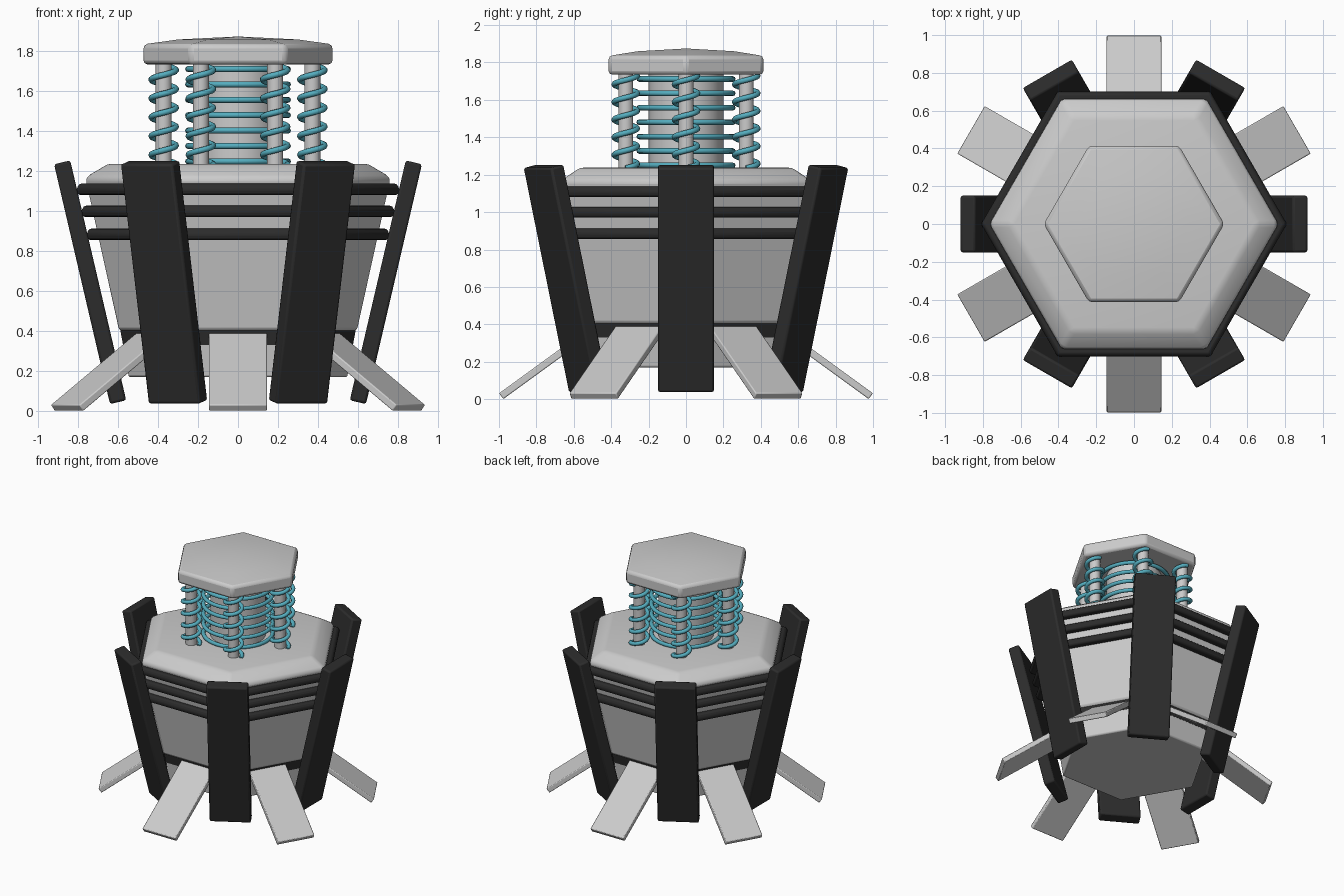
import bpy, bmesh
from math import cos, sin, pi, radians
from mathutils import Matrix, Vector

if "Cube" in bpy.data.objects:
    bpy.data.objects.remove(bpy.data.objects["Cube"])


def material(name, rgb):
    m = bpy.data.materials.new(name)
    m.diffuse_color = (*rgb, 1)
    m.use_nodes = True
    m.node_tree.nodes["Principled BSDF"].inputs["Base Color"].default_value = m.diffuse_color
    return m


BLACK = material("black", (0.025, 0.025, 0.025))
TEAL = material("teal", (0.09, 0.42, 0.52))


def finish(name, bm, mat=None, bevel=0.0, segments=2, angle=35):
    bmesh.ops.recalc_face_normals(bm, faces=bm.faces)
    me = bpy.data.meshes.new(name)
    bm.to_mesh(me)
    bm.free()
    ob = bpy.data.objects.new(name, me)
    bpy.context.collection.objects.link(ob)
    if mat:
        me.materials.append(mat)
    if bevel:
        b = ob.modifiers.new("bevel", "BEVEL")
        b.width, b.segments = bevel, segments
        b.limit_method, b.angle_limit = "ANGLE", radians(25)
    bpy.ops.object.select_all(action="DESELECT")
    ob.select_set(True)
    bpy.context.view_layer.objects.active = ob
    bpy.ops.object.shade_smooth_by_angle(angle=radians(angle))
    return ob


def stack(name, profile, sides=6, at=(0, 0), apex=None, **kw):
    """Closed prism from (radius, z) rings; optional apex height on top."""
    bm = bmesh.new()
    rings = [[bm.verts.new((at[0] + r * cos(2 * pi * i / sides),
                            at[1] + r * sin(2 * pi * i / sides), z))
              for i in range(sides)] for r, z in profile]
    for a, b in zip(rings, rings[1:]):
        for i in range(sides):
            j = (i + 1) % sides
            bm.faces.new((a[i], a[j], b[j], b[i]))
    bm.faces.new(rings[0])
    if apex is None:
        bm.faces.new(rings[-1])
    else:
        tip = bm.verts.new((at[0], at[1], apex))
        for i in range(sides):
            bm.faces.new((rings[-1][i], rings[-1][(i + 1) % sides], tip))
    return finish(name, bm, **kw)


def slab(name, p0, p1, width, thick, ang, **kw):
    """Plate running between two (radius, z) points, turned about z."""
    a, b = Vector((p0[0], 0, p0[1])), Vector((p1[0], 0, p1[1]))
    d = (b - a).normalized()
    t = Vector((0, 1, 0))
    rot = Matrix((t.cross(d), t, d)).transposed().to_4x4()
    m = (Matrix.Rotation(ang, 4, "Z") @ Matrix.Translation((a + b) / 2) @ rot
         @ Matrix.Diagonal((thick, width, (b - a).length, 1)))
    bm = bmesh.new()
    bmesh.ops.create_cube(bm, size=1, matrix=m)
    return finish(name, bm, **kw)


def wire(name, pts, radius, cyclic=False):
    cu = bpy.data.curves.new(name, "CURVE")
    cu.dimensions = "3D"
    cu.bevel_depth, cu.bevel_resolution, cu.use_fill_caps = radius, 2, True
    sp = cu.splines.new("POLY")
    sp.points.add(len(pts) - 1)
    for p, co in zip(sp.points, pts):
        p.co = (*co, 1)
    sp.use_cyclic_u = cyclic
    sp.use_smooth = True
    cu.materials.append(TEAL)
    bpy.context.collection.objects.link(bpy.data.objects.new(name, cu))


# hexagonal body, dark recess and base
stack("body", [(0.60, 0.40), (0.77, 1.17), (0.655, 1.238)], bevel=0.02)
stack("recess_band", [(0.575, 0.33), (0.59, 0.41)], mat=BLACK)
stack("base", [(0.55, 0.17), (0.575, 0.34)], bevel=0.01)

# dark cooling bands around the body
for n, (r, z) in enumerate([(0.812, 1.11), (0.788, 1.0), (0.762, 0.885)]):
    stack(f"band_{n}", [(r - 0.01, z - 0.028), (r, z + 0.0), (r - 0.015, z + 0.028)],
          mat=BLACK, bevel=0.01)

# central column with rings
stack("column", [(0.2, 1.2), (0.2, 1.76)], sides=32)
for n in range(7):
    z = 1.25 + 0.077 * n
    wire(f"column_ring_{n}", [(0.25 * cos(2 * pi * i / 40), 0.25 * sin(2 * pi * i / 40), z)
                              for i in range(40)], 0.015, True)

# hexagonal cap
stack("cap", [(0.478, 1.735), (0.478, 1.835), (0.30, 1.86)], apex=1.875, bevel=0.02)

# repeated parts around the body
TURNS, STEPS = 5.25, 20
for k in range(6):
    a = k * pi / 3
    slab(f"leg_{k}", (0.60, 0.045), (0.88, 1.245), 0.30, 0.083, a, mat=BLACK, bevel=0.012)
    slab(f"foot_{k}", (0.988, 0.016), (0.46, 0.40), 0.29, 0.038, a + pi / 6, bevel=0.006)
    x, y = 0.372 * cos(a), 0.372 * sin(a)
    stack(f"post_{k}", [(0.04, 1.2), (0.04, 1.76)], sides=20, at=(x, y))
    count = int(TURNS * STEPS)
    wire(f"spring_{k}", [(x + 0.062 * cos(2 * pi * i / STEPS), y + 0.062 * sin(2 * pi * i / STEPS),
                          1.235 + 0.495 * i / count) for i in range(count + 1)], 0.015)
